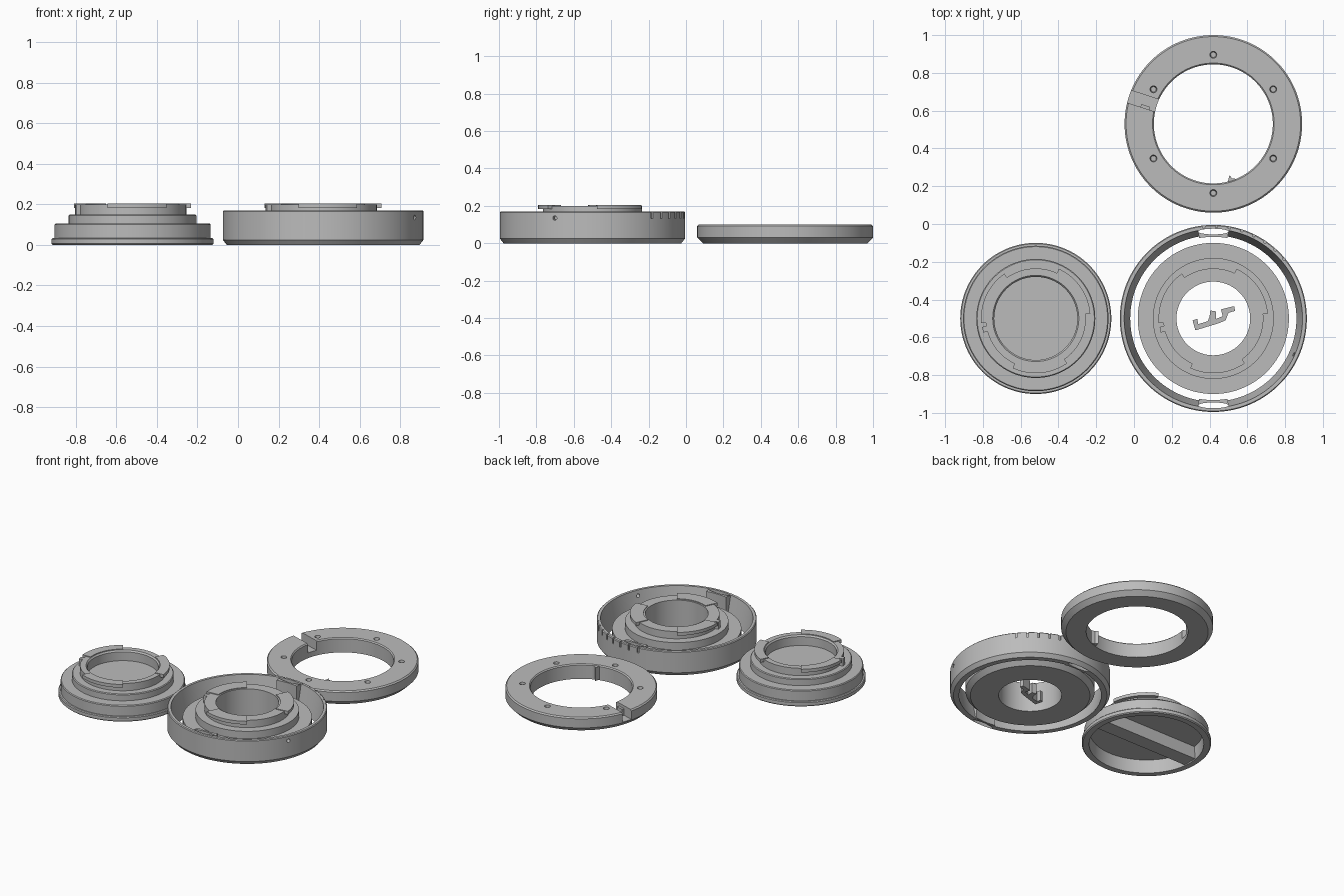
import bpy, bmesh
from math import cos, sin, radians, pi
from mathutils import Matrix, Vector

cube = bpy.data.objects.get("Cube")
if cube:
    bpy.data.objects.remove(cube, do_unlink=True)

grey = bpy.data.materials.new("plain grey")
grey.use_nodes = True
grey.diffuse_color = (0.5, 0.5, 0.5, 1)
grey.node_tree.nodes["Principled BSDF"].inputs["Base Color"].default_value = (0.5, 0.5, 0.5, 1)

CAP = Vector((-0.52, -0.5, 0))
BODY = Vector((0.42, -0.5, 0))
RING = Vector((0.42, 0.53, 0))


def finish(name, bm, centre):
    bmesh.ops.remove_doubles(bm, verts=bm.verts, dist=1e-5)
    bmesh.ops.recalc_face_normals(bm, faces=bm.faces)
    mesh = bpy.data.meshes.new(name)
    bm.to_mesh(mesh)
    bm.free()
    mesh.materials.append(grey)
    ob = bpy.data.objects.new(name, mesh)
    ob.location = centre
    bpy.context.collection.objects.link(ob)
    return ob


def lathe(name, profile, centre, start=0, sweep=360, steps=128):
    """Revolve a closed (radius, height) profile about z."""
    bm = bmesh.new()
    full = sweep == 360
    rows = []
    for i in range(steps if full else steps + 1):
        a = radians(start + sweep * i / steps)
        rows.append([bm.verts.new((r * cos(a), r * sin(a), z)) for r, z in profile])
    n = len(profile)
    for i in range(steps):
        a, b = rows[i], rows[(i + 1) % len(rows)]
        for j in range(n):
            k = (j + 1) % n
            if profile[j][0] or profile[k][0]:
                bm.faces.new((a[j], b[j], b[k], a[k]))
    if not full:
        bm.faces.new(rows[0])
        bm.faces.new(rows[-1])
    return finish(name, bm, centre)


def block(name, size, place, centre, angle=0):
    """Box placed at a local position, turned about the part's axis."""
    bm = bmesh.new()
    m = Matrix.Rotation(radians(angle), 4, 'Z') @ Matrix.Translation(place)
    bmesh.ops.create_cube(bm, size=1, matrix=m @ Matrix.Diagonal((*size, 1)))
    return finish(name, bm, centre)


def rod(name, r1, r2, depth, matrix, centre, segments=24):
    bm = bmesh.new()
    bmesh.ops.create_cone(bm, cap_ends=True, segments=segments, radius1=r1,
                          radius2=r2, depth=depth, matrix=matrix)
    return finish(name, bm, centre)


def prism(name, outline, z0, z1, centre):
    bm = bmesh.new()
    face = bm.faces.new([bm.verts.new((x, y, z0)) for x, y in outline])
    top = bmesh.ops.extrude_face_region(bm, geom=[face])["geom"]
    bmesh.ops.translate(bm, vec=(0, 0, z1 - z0),
                        verts=[v for v in top if isinstance(v, bmesh.types.BMVert)])
    return finish(name, bm, centre)


def cut(target, cutters, keep=False):
    bpy.context.view_layer.objects.active = target
    for c in cutters:
        c.hide_render = True
        mod = target.modifiers.new("cut", 'BOOLEAN')
        mod.operation, mod.solver, mod.object = 'DIFFERENCE', 'EXACT', c
        bpy.ops.object.modifier_apply(modifier=mod.name)
    if not keep:
        for c in cutters:
            bpy.data.objects.remove(c, do_unlink=True)


def bayonet(prefix, inner, centre):
    """Three lugs and a stop pin around the mount tube."""
    for i in range(3):
        lathe(f"{prefix}_lug_{i + 1}",
              [(inner + 0.01, 0.183), (0.29, 0.183), (0.29, 0.205), (inner + 0.01, 0.205)],
              centre, 5 + 120 * i, 60, 24)
    block(f"{prefix}_stop_pin", (0.045, 0.03, 0.05), (0.265, 0, 0.175), centre, 192)


# Cap: stepped cover with a hollow underside and grip bar
lathe("cap_body", [(0, 0.13), (0.22, 0.13), (0.22, 0.19), (0.228, 0.2), (0.265, 0.2),
                   (0.265, 0.15), (0.31, 0.15), (0.315, 0.145), (0.315, 0.105),
                   (0.38, 0.105), (0.385, 0.1), (0.385, 0.033), (0.395, 0.033),
                   (0.4, 0.028), (0.4, 0.006), (0.394, 0), (0.355, 0), (0.35, 0.09),
                   (0, 0.09)], CAP)
block("cap_grip_bar", (0.7, 0.1, 0.09), (0, 0, 0.05), CAP)
bayonet("cap", 0.22, CAP)

# Lens body: stepped mount with a through hole
lathe("mount_body", [(0.195, 0), (0.37, 0), (0.4, 0.03), (0.4, 0.1), (0.32, 0.1),
                     (0.32, 0.15), (0.265, 0.15), (0.265, 0.2), (0.195, 0.2)], BODY)
bayonet("mount", 0.195, BODY)
prism("mount_index_mark", [(-0.016, 0.35), (0.016, 0.35), (0, 0.378)], 0.098, 0.104, BODY)

# Outer shell with tapered inside, grip ticks, screw hole and two slotted tabs
shell = lathe("outer_shell", [(0.44, 0), (0.475, 0), (0.495, 0.025), (0.495, 0.165),
                              (0.49, 0.17), (0.472, 0.17)], BODY, steps=160)
ticks = [block("tick_cutter", (0.025, 0.012, 0.06), (0.495, 0, 0.162), BODY, 40 + 8 * i)
         for i in range(8)]
hole = rod("screw_hole_cutter", 0.012, 0.012, 0.15,
           Matrix.Rotation(radians(-24), 4, 'Z') @ Matrix.Translation((0.48, 0, 0.135))
           @ Matrix.Rotation(pi / 2, 4, 'Y'), BODY)
cut(shell, ticks + [hole])
for side, name in ((1, "back"), (-1, "front")):
    tab = lathe(f"{name}_slot_tab", [(0.432, 0.002), (0.462, 0.002), (0.475, 0.168),
                                     (0.432, 0.168)], BODY, 90 * side - 10, 20, 16)
    slot = rod("slot_cutter", 1, 1, 0.5,
               Matrix.Translation((0, 0.46 * side, 0.1))
               @ Matrix.Diagonal((0.08, 0.015, 1, 1)), BODY, 40)
    cut(shell, [slot], keep=True)
    cut(tab, [slot])

# Spring clip lying inside the mount hole
prism("spring_clip", [(-0.095, -0.063), (0.03, -0.025), (0.065, -0.01), (0.08, 0.03),
                      (0.116, 0.04), (0.11, 0.065), (0.04, 0.048), (0.05, 0.012),
                      (0.015, -0.002), (0.015, 0.037), (-0.016, 0.042), (-0.02, 0.01),
                      (-0.03, -0.015), (-0.08, -0.03), (-0.085, -0.002), (-0.11, -0.01)],
      0, 0.07, BODY)

# Retaining ring with six screw recesses and a radial notch
ring = lathe("retaining_ring", [(0.315, 0), (0.44, 0), (0.47, 0.03), (0.47, 0.092),
                                (0.462, 0.1), (0.322, 0.1), (0.315, 0.093)], RING)
cutters = [rod("recess_cutter", 0.014, 0.02, 0.04,
               Matrix.Translation((0.366 * cos(a), 0.366 * sin(a), 0.0905)), RING)
           for a in (radians(30 + 60 * i) for i in range(6))]
cutters.append(block("notch_cutter", (0.25, 0.068, 0.1), (0.4, 0, 0.085), RING, 162))
cut(ring, cutters)
prism("ring_stop_rib", [(0.075, -0.315), (0.085, -0.272), (0.1, -0.288), (0.14, -0.295)],
      0.005, 0.095, RING)
block("notch_catch", (0.05, 0.02, 0.05), (0.37, 0.028, 0.055), RING, 162)

# Smooth curved walls, crisp edges
for ob in bpy.context.scene.objects:
    ob.select_set(ob.type == 'MESH')
    if ob.type == 'MESH':
        bpy.context.view_layer.objects.active = ob
bpy.ops.object.shade_smooth_by_angle(angle=radians(25))
